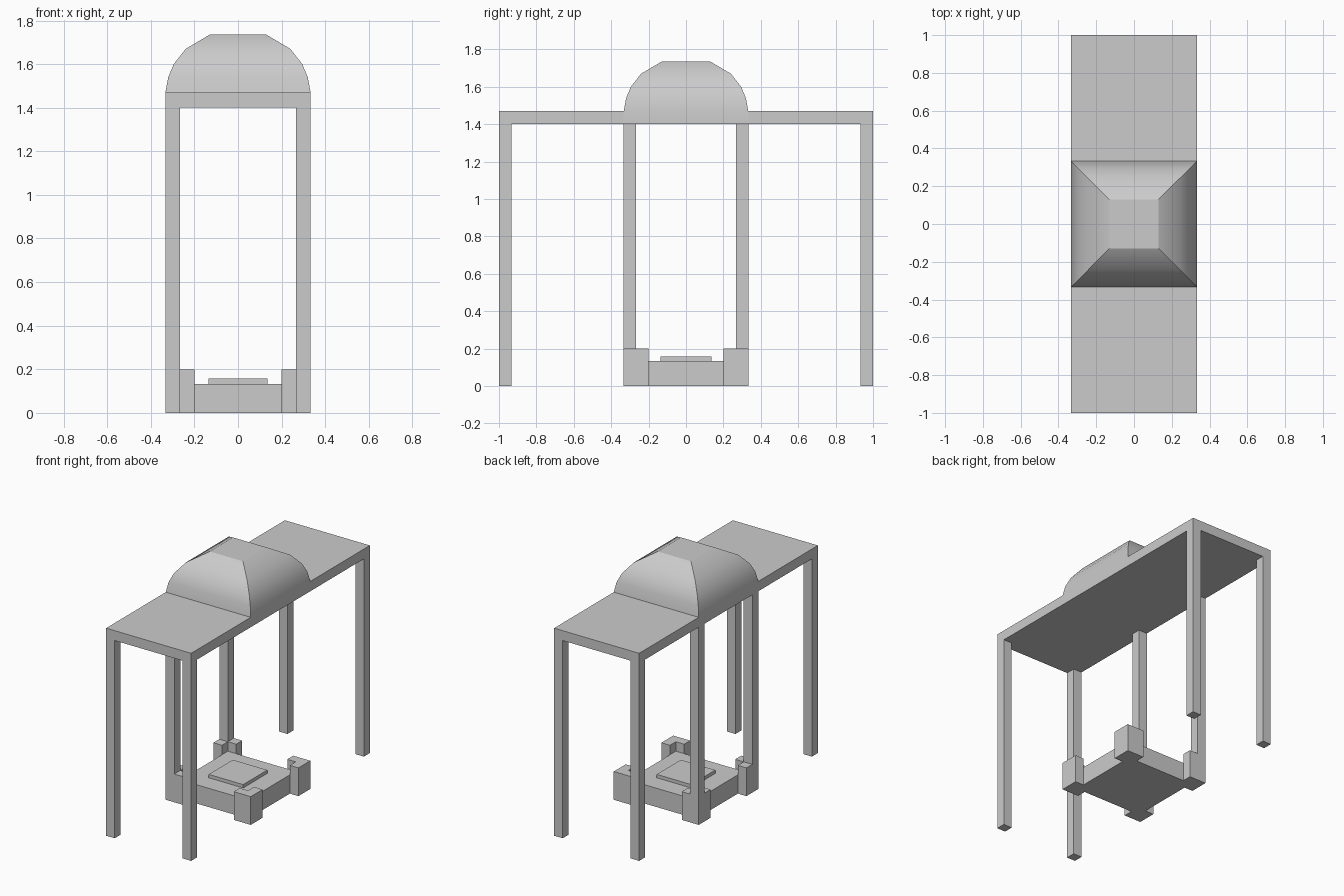
import bpy, bmesh, math

if "Cube" in bpy.data.objects:
    bpy.data.objects.remove(bpy.data.objects["Cube"])

W, T = 0.333, 0.067          # half width, beam thickness
ROOF_Z, TOP_Z = 1.40, 1.47   # underside and top of the roof


def finish(bm, name):
    bmesh.ops.recalc_face_normals(bm, faces=bm.faces)
    mesh = bpy.data.meshes.new(name)
    bm.to_mesh(mesh)
    bm.free()
    obj = bpy.data.objects.new(name, mesh)
    bpy.context.collection.objects.link(obj)
    return obj


def prism(name, outline, z0, z1, drop=None):
    """Extrude an xy outline from z0 to z1, optionally dropping faces."""
    bm = bmesh.new()
    low = [bm.verts.new((x, y, z0)) for x, y in outline]
    high = [bm.verts.new((x, y, z1)) for x, y in outline]
    bm.faces.new(low)
    bm.faces.new(high)
    n = len(outline)
    for i in range(n):
        j = (i + 1) % n
        bm.faces.new((low[i], low[j], high[j], high[i]))
    bmesh.ops.recalc_face_normals(bm, faces=bm.faces)
    if drop:
        gone = [f for f in bm.faces if drop(f.calc_center_median())]
        bmesh.ops.delete(bm, geom=gone, context='FACES')
    return finish(bm, name)


def box(name, x0, x1, y0, y1, z0, z1, drop=None):
    return prism(name, [(x0, y0), (x1, y0), (x1, y1), (x0, y1)], z0, z1, drop)


# Square dome: stacked square rings, starting at the roof underside
rings = [(W, ROOF_Z), (W, TOP_Z), (0.32, 1.54), (0.295, 1.60), (0.24, 1.67), (0.13, 1.735)]
bm = bmesh.new()
loops = [[bm.verts.new((sx * h, sy * h, z)) for sx, sy in ((-1, -1), (1, -1), (1, 1), (-1, 1))]
         for h, z in rings]
for k, (a, b) in enumerate(zip(loops, loops[1:])):
    for i in range(4):
        if k == 0 and i % 2 == 0:   # joined to the roof wings here
            continue
        j = (i + 1) % 4
        bm.faces.new((a[i], a[j], b[j], b[i]))
bm.faces.new(loops[0])
bm.faces.new(loops[-1])
dome = finish(bm, "dome")
bpy.context.view_layer.objects.active = dome
dome.select_set(True)
bpy.ops.object.shade_smooth_by_angle(angle=math.radians(29))
dome.select_set(False)

# Flat roof wings and the four outer legs
for sy, end in ((-1, "front"), (1, "back")):
    y0, y1 = sorted((sy * W, sy))
    box(end + "_roof_wing", -W, W, y0, y1, ROOF_Z, TOP_Z,
        drop=lambda c: abs(abs(c.y) - W) < 1e-4)
    for sx, side in ((-1, "left"), (1, "right")):
        xs = sorted((sx * (W - T), sx * W))
        box(f"{end}_{side}_leg", *xs, *sorted((sy * (1 - T), sy)), 0, ROOF_Z)

# Base block with a raised plate
box("base", -(W - T), W - T, -(W - T), W - T, 0, 0.133)
box("plate", -0.135, 0.135, -0.135, 0.135, 0.133, 0.157)

# L-shaped corner guards around the base
a, m, w = 0.2, W - T, W
guard = [(a, m), (m, m), (m, a), (w, a), (w, w), (a, w)]
for sx, side in ((-1, "left"), (1, "right")):
    for sy, end in ((-1, "front"), (1, "back")):
        prism(f"{end}_{side}_guard", [(sx * x, sy * y) for x, y in guard], 0, 0.2)

# Inner posts stand on the left guards only
for sy, end in ((-1, "front"), (1, "back")):
    box(end + "_inner_post", -W, -m, *sorted((sy * m, sy * W)), 0.2, ROOF_Z)
